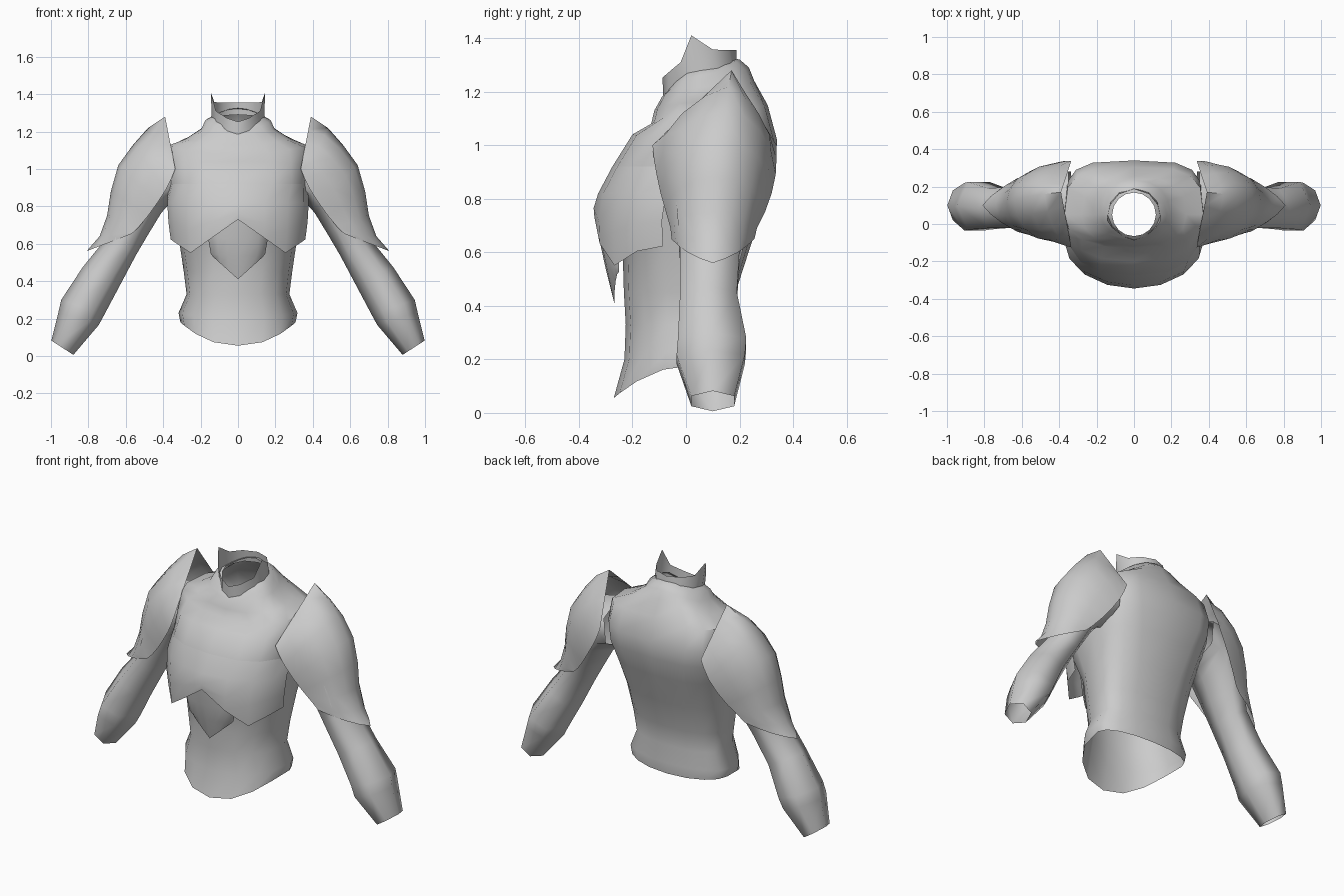
import bpy, math

if "Cube" in bpy.data.objects:
    bpy.data.objects.remove(bpy.data.objects["Cube"])

grey = bpy.data.materials.new("plate_grey")
grey.diffuse_color = (0.6, 0.6, 0.6, 1)
grey.use_nodes = True
grey.node_tree.nodes["Principled BSDF"].inputs["Base Color"].default_value = grey.diffuse_color


def loft(name, rows, closed=False, angle=50):
    """Skin a list of equal-length point rows with quads."""
    n = len(rows[0])
    verts = [p for r in rows for p in r]
    faces = []
    for i in range(len(rows) - 1):
        for j in range(n if closed else n - 1):
            k = (j + 1) % n
            faces.append((i * n + j, i * n + k, (i + 1) * n + k, (i + 1) * n + j))
    me = bpy.data.meshes.new(name)
    me.from_pydata(verts, [], faces)
    me.materials.append(grey)
    me.validate()
    ob = bpy.data.objects.new(name, me)
    bpy.context.collection.objects.link(ob)
    bpy.ops.object.select_all(action='DESELECT')
    ob.select_set(True)
    bpy.context.view_layer.objects.active = ob
    bpy.ops.object.shade_smooth_by_angle(angle=math.radians(angle))
    return ob


def spow(v, e):
    return math.copysign(abs(v) ** e, v)


def mirrored(rows):
    return [[(-x, y, z) for x, y, z in reversed(r)] for r in rows]


# Torso: z front/side/back, half width, y front/back, squareness front/back
CHEST = (.92, .92, .92, .372, -.275, .335, .75, .6)
TORSO = [
    (.055, .18, .165, .308, -.27, .18, .9, .95),
    (.20, .23, .23, .318, -.23, .185, .85, .95),
    (.33, .33, .33, .275, -.225, .17, .85, .9),
    (.45, .45, .45, .29, -.232, .185, .85, .85),
    (.62, .62, .62, .315, -.237, .24, .85, .8),
    (.80, .80, .80, .35, -.312, .30, .8, .7),
    CHEST,
    (1.04, 1.02, 1.02, .375, -.20, .34, .8, .55),
    (1.08, 1.125, 1.15, .372, -.13, .305, .85, .6),
    (1.13, 1.16, 1.24, .28, -.118, .255, .85, .8),
    (1.18, 1.215, 1.29, .195, -.09, .235, .9, .9),
    (1.19, 1.26, 1.32, .175, -.08, .20, 1, 1),
    (1.20, 1.29, 1.325, .117, -.065, .168, 1, 1),
]


def torso_ring(zf, zs, zb, w, yf, yb, ef, eb, n=16):
    pts, yc = [], .05
    for i in range(n):
        c, s = math.cos(i * math.tau / n), math.sin(i * math.tau / n)
        y, z, e = (yb, zb, eb) if s > 0 else (yf, zf, ef)
        pts.append((w * spow(c, e), yc + (y - yc) * abs(s) ** e, zs + (z - zs) * s * s))
    return pts


loft("torso", [torso_ring(*r) for r in TORSO], True)


# Front plates: half-ellipse rows, z given as a function of x
def front_row(zfun, w, yf, yc, n=8):
    out = []
    for i in range(n + 1):
        a = math.pi * i / n
        x = -w * math.cos(a)
        out.append((x, yc + (yf - yc) * math.sin(a), zfun(abs(x))))
    return out


def chest_edge(x):
    return .73 - .705 * x if x < .256 else .55 + .7 * (x - .256)


# The top row of the breastplate runs into the torso's chest ring
chest = torso_ring(*CHEST)
loft("breastplate", [
    front_row(chest_edge, .36, -.342, -.085),
    front_row(lambda x: .5 * chest_edge(x) + .40, .372, -.345, -.09),
    front_row(lambda x: .82, .378, -.328, -.075),
    chest[8:] + chest[:1]])

loft("belly_plate", [
    front_row(lambda x: .41 + .9 * x, .13, -.268, -.25),
    front_row(lambda x: .53 + .1 * x, .145, -.298, -.25),
    front_row(lambda x: .63, .16, -.32, -.25),
    front_row(lambda x: .74, .17, -.335, -.25)])

# Collar: lower and upper rim from front centre round to back centre
LOW = [(0, -.085, 1.185), (.06, -.065, 1.20), (.115, -.01, 1.225), (.14, .05, 1.255),
       (.125, .12, 1.275), (.078, .172, 1.285), (0, .19, 1.29)]
TOP = [(0, -.088, 1.252), (.06, -.065, 1.272), (.118, -.02, 1.31), (.145, .02, 1.41),
       (.127, .10, 1.357), (.08, .16, 1.355), (0, .188, 1.355)]
loft("collar", [h + [(-x, y, z) for x, y, z in h[-2:0:-1]] for h in (LOW, TOP)], True)

# Sleeves: inner x/z, outer x/z, y range of each six-sided section
SLEEVE = [
    (.33, .82, .355, 1.115, -.05, .28),
    (.37, .81, .47, 1.09, -.05, .285),
    (.41, .765, .60, .96, -.045, .265),
    (.48, .65, .665, .77, -.032, .23),
    (.545, .54, .70, .635, -.022, .20),
    (.63, .38, .83, .475, -.022, .19),
    (.715, .22, .945, .30, -.03, .225),
    (.745, .165, .96, .235, -.035, .22),
    (.88, .006, .998, .082, .02, .18),
]


def sleeve_ring(xi, zi, xo, zo, y0, y1, n=6):
    pts = []
    for i in range(n):
        a = math.tau * i / n
        t, s = .5 - .5 * math.cos(a), math.sin(a) / .866
        pts.append((xi + (xo - xi) * t, (y0 + y1) / 2 + (y1 - y0) / 2 * s, zi + (zo - zi) * t))
    return pts


sleeve = [sleeve_ring(*r) for r in SLEEVE]
loft("left_sleeve", sleeve, True, 85)
loft("right_sleeve", mirrored(sleeve), True, 85)

# Shoulder guards: ridge x/y/z, edge x/z, edge y front/back, arched or straight row
GUARD = [
    (.39, .17, 1.28, .335, 1.0, -.125, .338, 0),
    (.48, .16, 1.22, .355, .95, -.12, .338, .6),
    (.56, .15, 1.13, .385, .89, -.11, .335, .9),
    (.64, .13, 1.02, .43, .82, -.095, .32, 1),
    (.68, .12, .88, .48, .75, -.075, .295, 1),
    (.70, .11, .75, .53, .69, -.058, .265, 1),
    (.74, .10, .64, .56, .66, -.055, .258, .9),
    (.81, .10, .56, .575, .65, -.055, .255, .4),
]


def guard_row(rx, ry, rz, ex, ez, yf, yb, arch, n=4):
    pts = []
    for i in range(-n, n + 1):
        t = abs(i) / n
        a = t * math.pi / 2
        out = t + (math.sin(a) - t) * arch          # sideways travel
        drop = t + (1 - math.cos(a) - t) * arch     # fall from ridge to edge
        ye = yf if i < 0 else yb
        pts.append((rx + (ex - rx) * drop, ry + (ye - ry) * out, rz + (ez - rz) * drop))
    return pts


guard = [guard_row(*r) for r in GUARD]
loft("left_shoulder_guard", guard)
loft("right_shoulder_guard", mirrored(guard))
